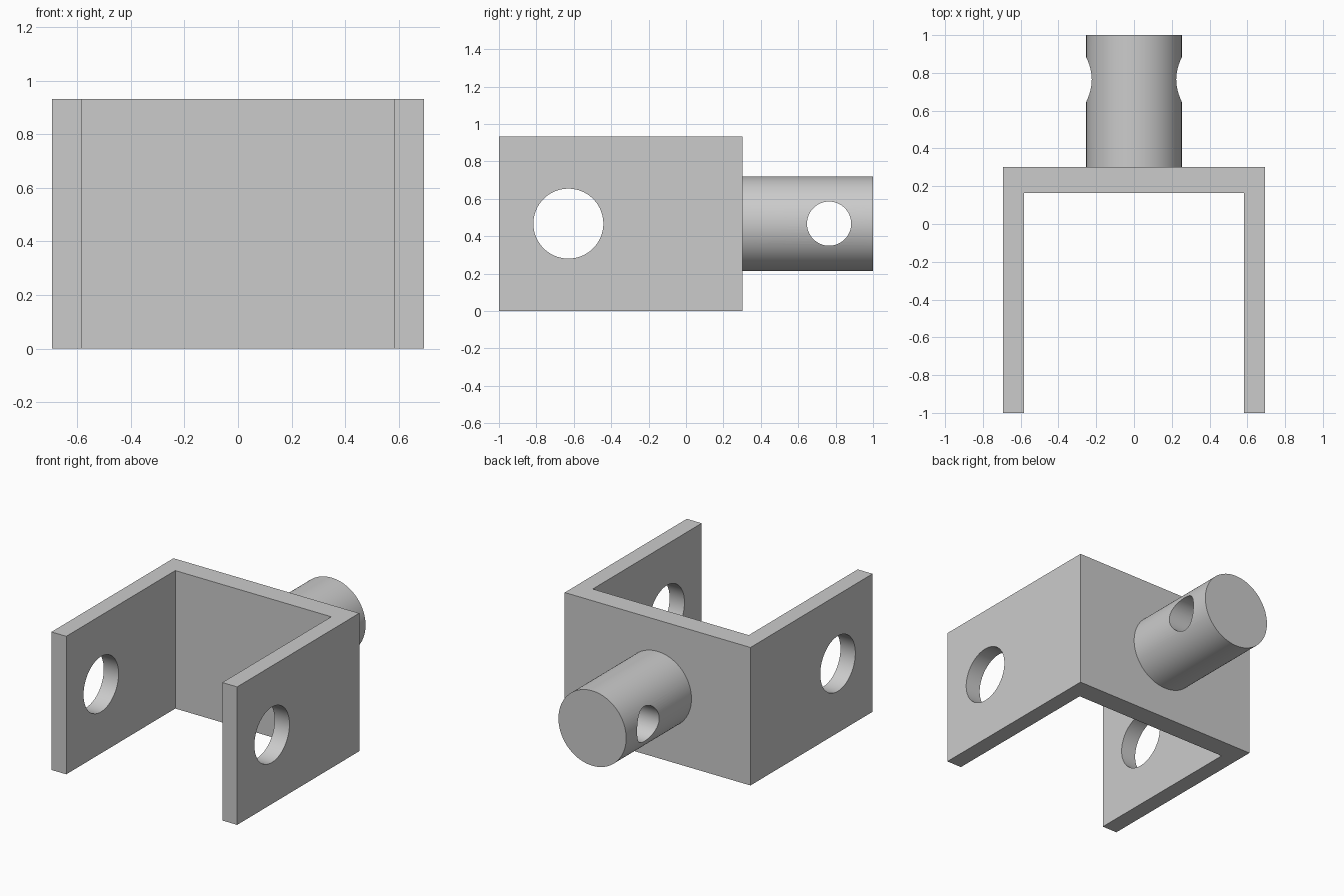
import bpy, bmesh, math

if "Cube" in bpy.data.objects:
    bpy.data.objects.remove(bpy.data.objects["Cube"])

MID_Z = 0.467


def cylinder(name, radius, depth, loc, rot, sides=96):
    bpy.ops.mesh.primitive_cylinder_add(vertices=sides, radius=radius, depth=depth,
                                        location=loc, rotation=rot)
    obj = bpy.context.object
    obj.name = name
    return obj


def boolean(target, tool, operation):
    mod = target.modifiers.new(operation.title(), 'BOOLEAN')
    mod.operation = operation
    mod.solver = 'EXACT'
    mod.object = tool
    bpy.context.view_layer.objects.active = target
    bpy.ops.object.modifier_apply(modifier=mod.name)
    bpy.data.objects.remove(tool, do_unlink=True)


# U-shaped bracket: half profile mirrored across x, extruded upward
half = [(0.694, 0.303), (0.694, -1.0), (0.583, -1.0), (0.583, 0.163)]
outline = half + [(-x, y) for x, y in reversed(half)]
bm = bmesh.new()
face = bm.faces.new([bm.verts.new((x, y, 0)) for x, y in outline])
ext = bmesh.ops.extrude_face_region(bm, geom=[face])
bmesh.ops.translate(bm, vec=(0, 0, 0.932),
                    verts=[v for v in ext["geom"] if isinstance(v, bmesh.types.BMVert)])
bmesh.ops.recalc_face_normals(bm, faces=bm.faces)
mesh = bpy.data.meshes.new("clevis_bracket")
bm.to_mesh(mesh)
bm.free()
bracket = bpy.data.objects.new("clevis_bracket", mesh)
bpy.context.collection.objects.link(bracket)

# Round shank fused to the back plate
shank = cylinder("shank", 0.253, 0.77, (0, 0.615, MID_Z), (math.pi / 2, 0, 0))
boolean(bracket, shank, 'UNION')

# Holes along x: through both arms, and across the shank
for y, radius in ((-0.629, 0.187), (0.765, 0.118)):
    cutter = cylinder("hole_cutter", radius, 2.0, (0, y, MID_Z), (0, math.pi / 2, 0))
    boolean(bracket, cutter, 'DIFFERENCE')

# Smooth round surfaces, keep edges sharp
bpy.ops.object.select_all(action='DESELECT')
bracket.select_set(True)
bpy.context.view_layer.objects.active = bracket
bpy.ops.object.shade_smooth_by_angle(angle=math.radians(30))
